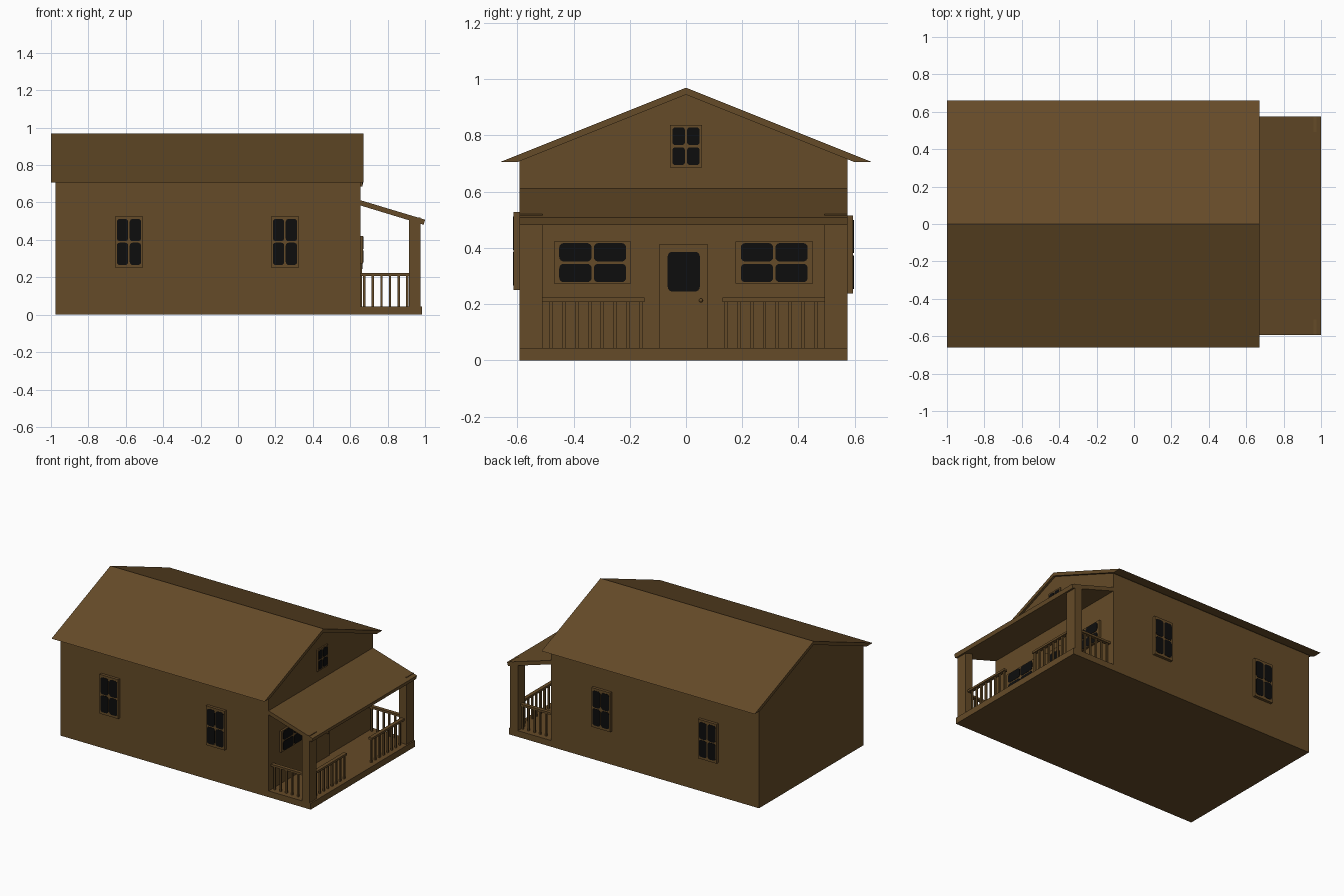
import bpy, bmesh, math
from mathutils import Vector

if "Cube" in bpy.data.objects:
    bpy.data.objects.remove(bpy.data.objects["Cube"])


def material(name, rgb):
    m = bpy.data.materials.new(name)
    m.diffuse_color = (*rgb, 1)
    m.use_nodes = True
    m.node_tree.nodes["Principled BSDF"].inputs["Base Color"].default_value = m.diffuse_color
    return m


WOOD = material("brown wood", (0.13, 0.07, 0.021))
GLASS = material("black glass", (0.004, 0.004, 0.004))

# Wall planes of the house
X0, X1, Y0, Y1 = -0.975, 0.655, -0.593, 0.575
YC = (Y0 + Y1) / 2


def prism(name, pts, offset, mat=WOOD):
    """Extrude a planar outline of 3D points along an offset."""
    bm = bmesh.new()
    a = [bm.verts.new(p) for p in pts]
    b = [bm.verts.new(Vector(p) + Vector(offset)) for p in pts]
    n = len(a)
    bm.faces.new(a)
    bm.faces.new(b[::-1])
    for i in range(n):
        j = (i + 1) % n
        bm.faces.new((a[i], b[i], b[j], a[j]))
    bmesh.ops.recalc_face_normals(bm, faces=bm.faces)
    me = bpy.data.meshes.new(name)
    bm.to_mesh(me)
    bm.free()
    me.materials.append(mat)
    ob = bpy.data.objects.new(name, me)
    bpy.context.collection.objects.link(ob)
    return ob


def box(name, x0, x1, y0, y1, z0, z1):
    return prism(name, [(x0, y0, z0), (x1, y0, z0), (x1, y1, z0), (x0, y1, z0)], (0, 0, z1 - z0))


def rounded(u0, u1, z0, z1, r, seg=4):
    """Outline of a rectangle, with rounded corners if r > 0."""
    if r == 0:
        return [(u0, z0), (u1, z0), (u1, z1), (u0, z1)]
    pts = []
    for k, (u, z) in enumerate([(u1 - r, z1 - r), (u0 + r, z1 - r), (u0 + r, z0 + r), (u1 - r, z0 + r)]):
        for i in range(seg + 1):
            t = math.pi / 2 * (k + i / seg)
            pts.append((u + r * math.cos(t), z + r * math.sin(t)))
    return pts


def plate(name, wall, rect, d0, d1, r=0, mat=WOOD):
    """Plate on a wall, from distance d0 to d1 out of it."""
    to3d, out = {
        "front": (lambda u, z: Vector((u, Y0, z)), Vector((0, -1, 0))),
        "back": (lambda u, z: Vector((u, Y1, z)), Vector((0, 1, 0))),
        "right": (lambda u, z: Vector((X1, u, z)), Vector((1, 0, 0))),
    }[wall]
    return prism(name, [to3d(u, z) + out * d0 for u, z in rounded(*rect, r)], out * (d1 - d0), mat)


def window(name, wall, u0, u1, z0, z1, depth, mu, mz, gap=0.008, r=0.016):
    """Frame with four rounded panes."""
    plate(name + "_frame", wall, (u0, u1, z0, z1), -0.005, depth)
    a, b, c, d = u0 + mu, u1 - mu, z0 + mz, z1 - mz
    w, h = (b - a - gap) / 2, (d - c - gap) / 2
    for i in range(2):
        for j in range(2):
            u, z = a + i * (w + gap), c + j * (h + gap)
            plate(name + "_pane", wall, (u, u + w, z, z + h), depth - 0.002, depth + 0.002, r, GLASS)


# House body with gable ends
SLOPE = (0.97 - 0.706) / 0.66
under = lambda y: 0.945 - SLOPE * abs(y)
prism("house_body", [(X0, Y0, 0), (X0, Y1, 0), (X0, Y1, under(Y1)), (X0, 0, under(0)), (X0, Y0, under(Y0))],
      (X1 - X0, 0, 0))

# Main roof, with eaves cut level
ye = (0.945 - 0.706) / SLOPE
prism("main_roof", [(-1, -0.66, 0.706), (-1, 0, 0.97), (-1, 0.66, 0.706), (-1, ye, 0.706),
                    (-1, 0, 0.945), (-1, -ye, 0.706)], (1.67, 0, 0))

# Porch floor and roof
box("porch_floor", X1 - 0.01, 0.985, Y0, Y1, 0, 0.044)
prism("porch_roof", [(0.645, Y0, 0.615), (1.0, Y0, 0.508), (0.993, Y0, 0.481), (0.645, Y0, 0.587)],
      (0, Y1 - Y0, 0))

# Porch posts and railings, mirrored about the house centre line
for s, side in ((-1, "front"), (1, "back")):
    def span(a, b):
        return sorted((YC + s * a, YC + s * b))
    box(side + "_porch_post", 0.915, 0.975, *span(0.502, 0.584), 0.04, 0.52)
    box(side + "_entry_rail", 0.932, 0.958, *span(0.139, 0.505), 0.208, 0.223)
    box(side + "_side_rail", X1 - 0.002, 0.918, *span(0.53, 0.556), 0.208, 0.223)
    for i in range(8):
        c = 0.152 + i * 0.0455
        box(side + "_entry_baluster", 0.939, 0.951, *span(c - 0.006, c + 0.006), 0.04, 0.212)
    for i in range(6):
        c = 0.675 + i * 0.046
        box(side + "_side_baluster", c - 0.006, c + 0.006, *span(0.537, 0.549), 0.04, 0.212)

# Door with glass and knob
plate("door", "right", (-0.096, 0.078, 0.044, 0.412), -0.005, 0.008)
plate("door_glass", "right", (-0.065, 0.049, 0.245, 0.386), 0.006, 0.010, 0.016, GLASS)
bpy.ops.mesh.primitive_uv_sphere_add(segments=10, ring_count=6, radius=0.007, location=(X1 + 0.013, 0.053, 0.213))
knob = bpy.context.object
knob.name = "door_knob"
knob.data.materials.append(WOOD)
bpy.ops.object.shade_smooth()

# Porch and attic windows
window("porch_window_left", "right", -0.469, -0.195, 0.273, 0.422, 0.014, 0.018, 0.005)
window("porch_window_right", "right", 0.177, 0.451, 0.273, 0.422, 0.014, 0.018, 0.005)
window("attic_window", "right", -0.057, 0.057, 0.686, 0.838, 0.010, 0.009, 0.009, r=0.010)

# Side windows, those at the back sit a little lower
for wall, z in (("front", 0.25), ("back", 0.238)):
    for u in (-0.583, 0.251):
        window(wall + "_window", wall, u - 0.073, u + 0.073, z, z + 0.278, 0.02, 0.008, 0.016)
